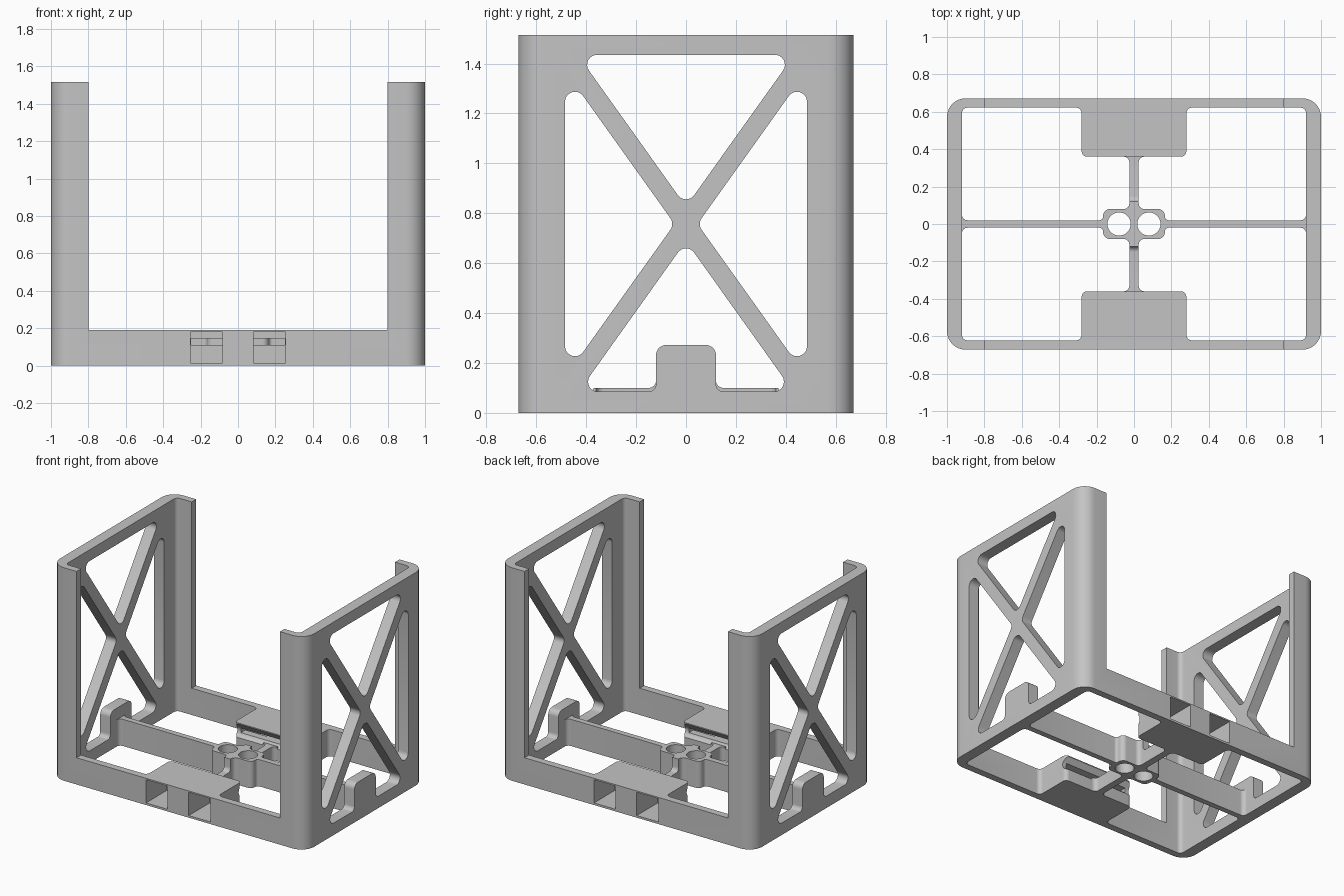
import bpy, bmesh, math
from mathutils import Vector

if "Cube" in bpy.data.objects:
    bpy.data.objects.remove(bpy.data.objects["Cube"], do_unlink=True)

mat = bpy.data.materials.new("matte grey plastic")
mat.use_nodes = True
GREY = (0.55, 0.55, 0.55, 1)
mat.diffuse_color = GREY
mat.node_tree.nodes["Principled BSDF"].inputs["Base Color"].default_value = GREY

W, D, H, BASE = 1.0, 0.672, 1.515, 0.19


def rounded(corners, steps=8):
    """Outline from (u, v, radius) corners, each rounded by an arc."""
    out = []
    n = len(corners)
    for i, (u, v, r) in enumerate(corners):
        p = Vector((u, v))
        if r == 0:
            out.append(p)
            continue
        a = (Vector(corners[i - 1][:2]) - p).normalized()
        b = (Vector(corners[(i + 1) % n][:2]) - p).normalized()
        half = a.angle(b) / 2
        t = r / math.tan(half)
        centre = p + (a + b).normalized() * r / math.sin(half)
        start, end = p + a * t - centre, p + b * t - centre
        sweep = math.pi - 2 * half
        for k in range(steps + 1):
            f = k / steps
            out.append(centre + (start * math.sin((1 - f) * sweep)
                                 + end * math.sin(f * sweep)) / math.sin(sweep)
                       if abs(sweep - math.pi) > 0.01 else centre + start)
    return out


def prism(name, outline, lo, hi, axis="z"):
    """Extrude an outline along z (outline in x, y) or x (outline in y, z)."""
    place = (lambda p, h: (p.x, p.y, h)) if axis == "z" else (lambda p, h: (h, p.x, p.y))
    bm = bmesh.new()
    face = bm.faces.new([bm.verts.new(place(p, lo)) for p in outline])
    ext = bmesh.ops.extrude_face_region(bm, geom=[face])
    new = [g for g in ext["geom"] if isinstance(g, bmesh.types.BMVert)]
    bmesh.ops.translate(bm, verts=new, vec=Vector(place(Vector((0, 0)), hi - lo)))
    bmesh.ops.recalc_face_normals(bm, faces=bm.faces)
    mesh = bpy.data.meshes.new(name)
    bm.to_mesh(mesh)
    bm.free()
    mesh.materials.append(mat)
    obj = bpy.data.objects.new(name, mesh)
    bpy.context.collection.objects.link(obj)
    return obj


def box(x0, x1, y0, y1, z0, z1):
    return prism("cutter", rounded([(x0, y0, 0), (x1, y0, 0), (x1, y1, 0), (x0, y1, 0)]), z0, z1)


def cut(obj, cutter):
    mod = obj.modifiers.new("cut", "BOOLEAN")
    mod.operation, mod.solver, mod.object = "DIFFERENCE", "EXACT", cutter
    bpy.context.view_layer.objects.active = obj
    bpy.ops.object.modifier_apply(modifier=mod.name)
    bpy.data.objects.remove(cutter, do_unlink=True)


def four_way(quarter):
    """Complete a closed outline from its +x +y quarter."""
    back = quarter[::-1]
    return (quarter + [(-x, y, r) for x, y, r in back]
            + [(-x, -y, r) for x, y, r in quarter] + [(x, -y, r) for x, y, r in back])


def flip(corners, su, sv=1):
    return [(u * su, v * sv, r) for u, v, r in corners]


# Outer frame with the two strap blocks left standing on the inside
frame = prism("frame", rounded(four_way([(W, D, 0.1)])), 0, H)
inside = four_way([(0.92, 0.622, 0.03), (0.28, 0.622, 0.03), (0.28, 0.36, 0.03)])
cut(frame, prism("cutter", rounded(inside), -0.1, H + 0.1))

# Open front and back above the low base
cut(frame, box(-0.8, 0.8, -1, 1, BASE, H + 0.1))

# Truss openings through both side walls, leaving a tab at the bottom
R = 0.04
side_gap = [(-0.485, 1.372, R), (-0.046, 0.757, R), (-0.485, 0.142, R)]
openings = [
    [(-0.434, 1.435, R), (0.434, 1.435, R), (0, 0.827, R)],
    side_gap, flip(side_gap, -1),
    [(-0.43, 0.085, R), (0, 0.688, R), (0.43, 0.085, R), (0.12, 0.085, 0.03),
     (0.12, 0.272, R), (-0.12, 0.272, R), (-0.12, 0.085, 0.03)],
]
for opening in openings:
    cut(frame, prism("cutter", rounded(opening), -1.2, 1.2, "x"))

# Strap pockets from outside, joined to a thin slot on the inner face
for s in (-1, 1):
    for x in (-0.168, 0.168):
        y0, y1 = sorted((s * 0.44, s * 0.8))
        cut(frame, box(x - 0.085, x + 0.085, y0, y1, 0.015, 0.18))
    y0, y1 = sorted((s * 0.3, s * 0.45))
    cut(frame, box(-0.25, 0.25, y0, y1, 0.11, 0.145))

# Cross brace with central hub and filleted arms
brace_quarter = [(0.93, 0.05, 0), (0.92, 0.05, 0), (0.92, 0.02, 0.03), (0.165, 0.02, 0.02),
                 (0.165, 0.08, 0.035), (0.025, 0.08, 0.03), (0.025, 0.36, 0.03),
                 (0.055, 0.36, 0), (0.055, 0.37, 0)]
brace = prism("cross_brace", rounded(four_way(brace_quarter)), 0, BASE)

# Lowered short arms and the two hub holes
dip = [(0.12, 0.3, 0), (0.12, 0.1, 0.03), (0.45, 0.1, 0), (0.45, 0.3, 0)]
for s in (-1, 1):
    cut(brace, prism("cutter", rounded(flip(dip, s)), -0.1, 0.1, "x"))
    hole = [Vector((s * 0.08 + 0.062 * math.cos(a), 0.062 * math.sin(a)))
            for a in (k * math.tau / 40 for k in range(40))]
    cut(brace, prism("cutter", hole, -0.1, 0.4))

# Smooth the rounded corners, keep edges sharp
for obj in (frame, brace):
    bpy.ops.object.select_all(action="DESELECT")
    obj.select_set(True)
    bpy.context.view_layer.objects.active = obj
    bpy.ops.object.shade_smooth_by_angle(angle=math.radians(30))
